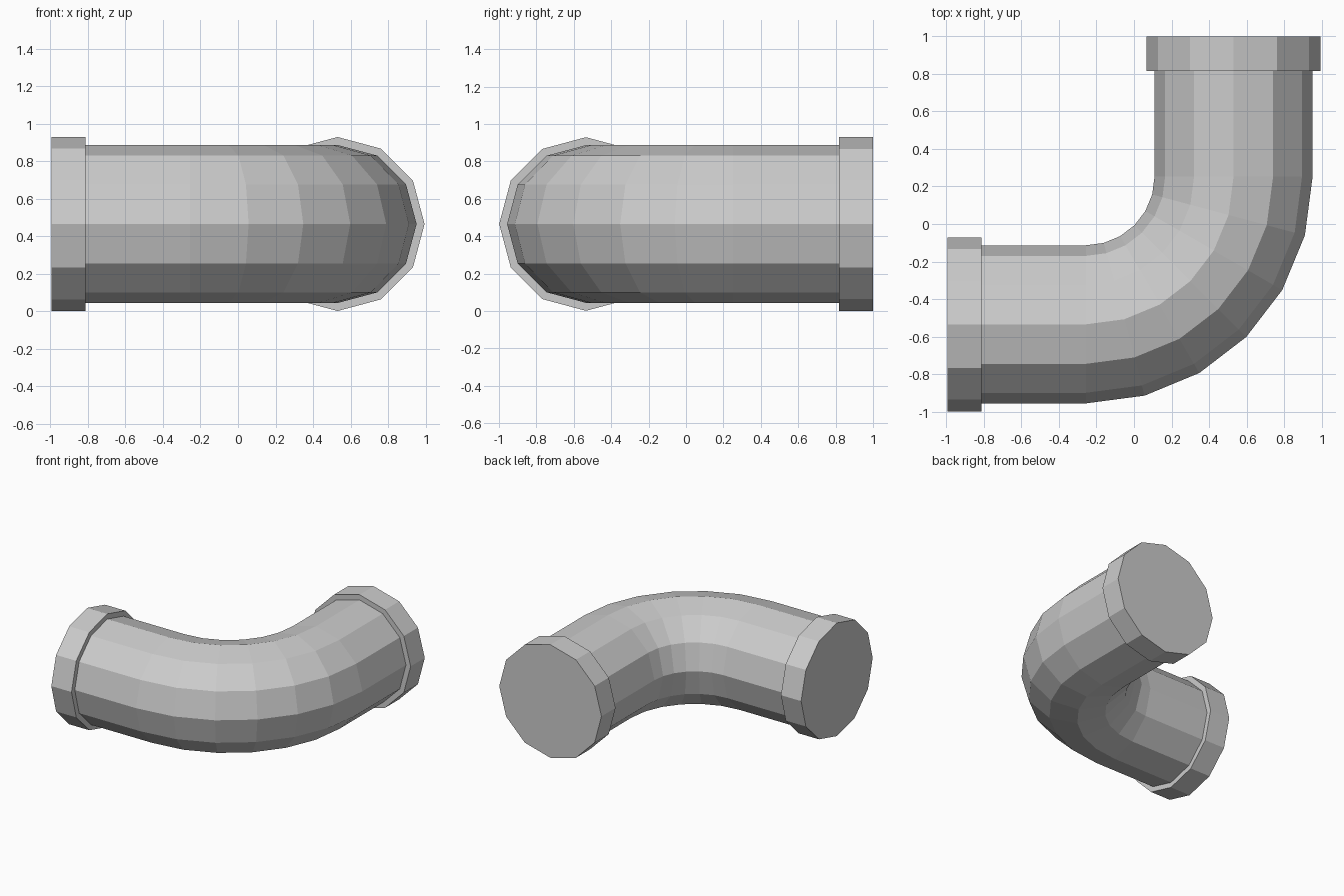
import bpy, bmesh, math
from mathutils import Vector

if "Cube" in bpy.data.objects:
    bpy.data.objects.remove(bpy.data.objects["Cube"])

SIDES = 12
R_PIPE, R_FLANGE = 0.4215, 0.464
CX, CY, CZ = 0.531, -0.535, 0.465    # leg axis positions and height
BEND_R = 0.787
BX, BY = CX - BEND_R, CY + BEND_R    # bend centre
END_X, END_Y, FLANGE_LEN = -0.995, 1.0, 0.183


def loft(name, stations):
    """Skin round sections (x, y, heading, radius) into one capped solid."""
    bm = bmesh.new()
    rings = []
    for x, y, a, r in stations:
        side = Vector((math.sin(a), -math.cos(a), 0))
        ring = []
        for i in range(SIDES):
            t = math.tau * i / SIDES
            ring.append(bm.verts.new(Vector((x, y, CZ)) + side * (r * math.cos(t))
                                     + Vector((0, 0, r * math.sin(t)))))
        rings.append(ring)
    for p, q in zip(rings, rings[1:]):
        for i in range(SIDES):
            j = (i + 1) % SIDES
            bm.faces.new((p[i], p[j], q[j], q[i]))
    bm.faces.new(rings[0])
    bm.faces.new(rings[-1])
    bmesh.ops.recalc_face_normals(bm, faces=bm.faces)
    mesh = bpy.data.meshes.new(name)
    bm.to_mesh(mesh)
    bm.free()
    obj = bpy.data.objects.new(name, mesh)
    bpy.context.collection.objects.link(obj)
    return obj


# inlet collar, six-segment bend, outlet collar in one continuous skin
quarter = math.pi / 2
inlet_x, outlet_y = END_X + FLANGE_LEN, END_Y - FLANGE_LEN
stations = [(END_X, CY, 0, R_FLANGE), (inlet_x, CY, 0, R_FLANGE), (inlet_x, CY, 0, R_PIPE)]
for k in range(7):
    a = quarter * k / 6
    stations.append((BX + BEND_R * math.sin(a), BY - BEND_R * math.cos(a), a, R_PIPE))
stations += [(CX, outlet_y, quarter, R_PIPE), (CX, outlet_y, quarter, R_FLANGE),
             (CX, END_Y, quarter, R_FLANGE)]
loft("pipe_elbow", stations)
